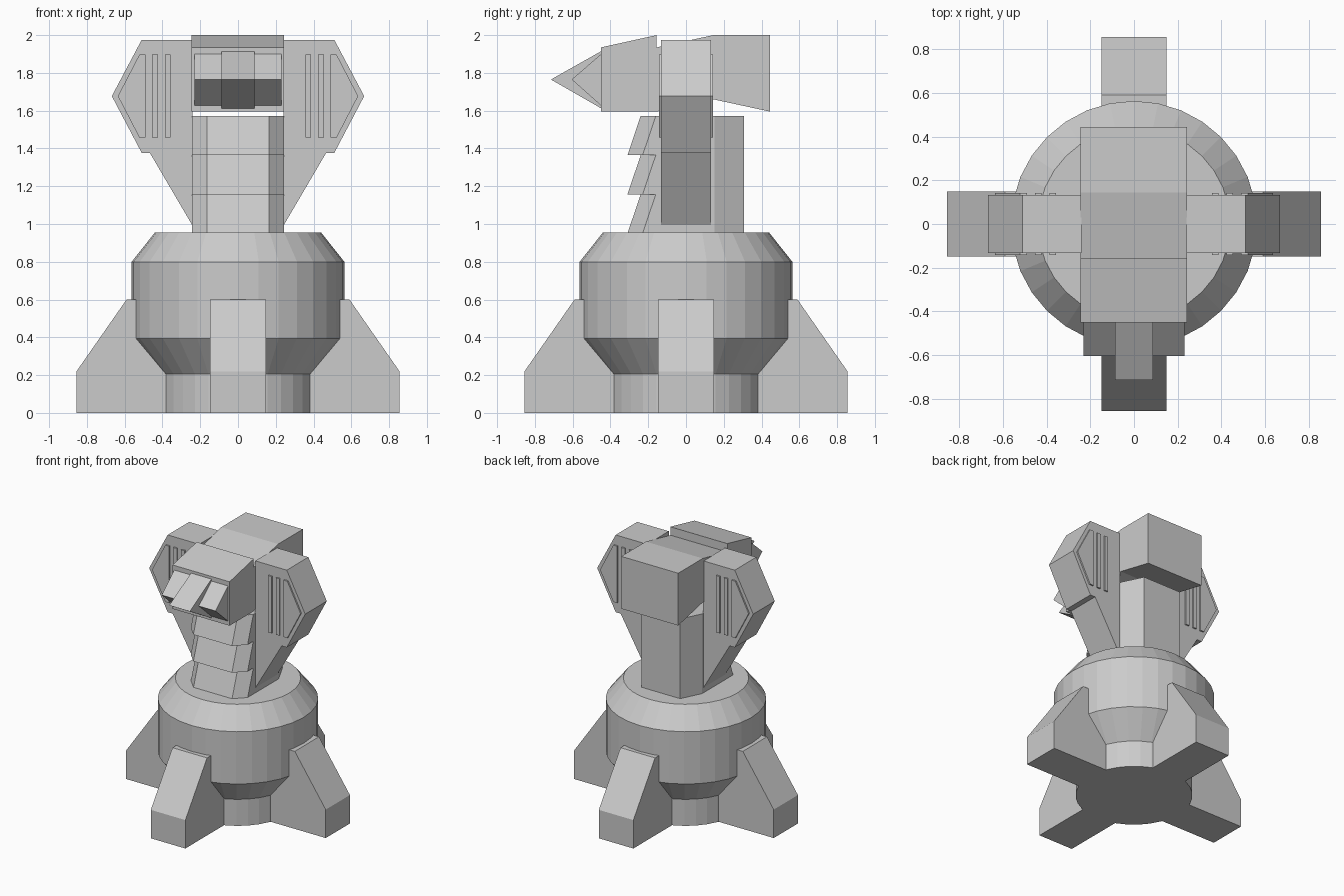
import bpy, bmesh, math
from mathutils import Matrix, Vector

if "Cube" in bpy.data.objects:
    bpy.data.objects.remove(bpy.data.objects["Cube"])


def finish(name, bm):
    bmesh.ops.recalc_face_normals(bm, faces=bm.faces)
    me = bpy.data.meshes.new(name)
    bm.to_mesh(me)
    bm.free()
    ob = bpy.data.objects.new(name, me)
    bpy.context.collection.objects.link(ob)
    return ob


def loft(name, a, b):
    """Closed solid between two matching outlines."""
    bm = bmesh.new()
    va = [bm.verts.new(p) for p in a]
    vb = [bm.verts.new(p) for p in b]
    n = len(va)
    bm.faces.new(va)
    bm.faces.new(vb[::-1])
    for i in range(n):
        j = (i + 1) % n
        bm.faces.new((va[i], va[j], vb[j], vb[i]))
    return finish(name, bm)


def side_prism(name, yz, x0, x1):
    return loft(name, [(x0, y, z) for y, z in yz], [(x1, y, z) for y, z in yz])


def front_prism(name, xz, y0, y1, s=1):
    return loft(name, [(s * x, y0, z) for x, z in xz], [(s * x, y1, z) for x, z in xz])


# Round body, turned from a profile
SEG = 32
profile = [(0.41, 0), (0.41, 0.205), (0.563, 0.395), (0.563, 0.8), (0.44, 0.955)]
bm = bmesh.new()
rings = []
for r, z in profile:
    rings.append([bm.verts.new((r * math.cos(2 * math.pi * i / SEG),
                                r * math.sin(2 * math.pi * i / SEG), z)) for i in range(SEG)])
for lo, hi in zip(rings, rings[1:]):
    for i in range(SEG):
        j = (i + 1) % SEG
        bm.faces.new((lo[i], lo[j], hi[j], hi[i]))
bm.faces.new(rings[0][::-1])
bm.faces.new(rings[-1])
finish("body", bm)

# Four feet around the body
foot = [(0.3, 0), (0.855, 0), (0.855, 0.22), (0.59, 0.6), (0.5, 0.6), (0.3, 0.3)]
for k in range(4):
    ob = front_prism(f"foot_{k + 1}", foot, -0.148, 0.148)
    ob.data.transform(Matrix.Rotation(k * math.pi / 2, 4, 'Z'))


# Neck of three stacked segments, each flaring forward at its lower edge
def neck_ring(front, z):
    half = [(0.165, front), (0.243, front + 0.08), (0.243, 0.15), (0.165, 0.307)]
    return [(x, y, z) for x, y in half] + [(-x, y, z) for x, y in half[::-1]]


levels = [0.95, 1.157, 1.364, 1.572]
for k in range(3):
    loft(f"neck_segment_{k + 1}", neck_ring(-0.31, levels[k]), neck_ring(-0.24, levels[k + 1]))

# Head: front block and rear block, both with sloping tops
side_prism("head_front", [(-0.45, 1.595), (-0.155, 1.595), (-0.155, 2.0), (-0.45, 1.935)],
           -0.245, 0.243)
side_prism("head_rear", [(-0.155, 1.595), (0.145, 1.66), (0.445, 1.595), (0.445, 2.0),
                         (0.145, 2.0), (-0.155, 1.935)], -0.245, 0.243)

# Pointed snout: long middle wedge, shorter side wedges
side_prism("snout_middle", [(-0.44, 1.92), (-0.715, 1.765), (-0.44, 1.607)], -0.088, 0.088)
for s, tag in ((1, "right"), (-1, "left")):
    side_prism(f"snout_{tag}", [(-0.44, 1.908), (-0.605, 1.765), (-0.44, 1.618)],
               s * 0.088, s * 0.23)

# Side arms with raised bars and pointed plates front and back
arm = [(0.24, 0.99), (0.467, 1.377), (0.51, 1.377), (0.668, 1.677), (0.51, 1.975), (0.24, 1.975)]
plate = [(0.49, 1.457), (0.522, 1.457), (0.636, 1.677), (0.522, 1.897), (0.49, 1.897)]
for s, tag in ((1, "right"), (-1, "left")):
    front_prism(f"arm_{tag}", arm, -0.132, 0.132, s)
    for f, end in ((-1, "front"), (1, "back")):
        front_prism(f"arm_plate_{tag}_{end}", plate, f * 0.125, f * 0.143, s)
        for k, x in enumerate((0.357, 0.424)):
            bar = [(x, 1.457), (x + 0.03, 1.457), (x + 0.03, 1.897), (x, 1.897)]
            front_prism(f"arm_bar_{tag}_{end}_{k + 1}", bar, f * 0.125, f * 0.143, s)
